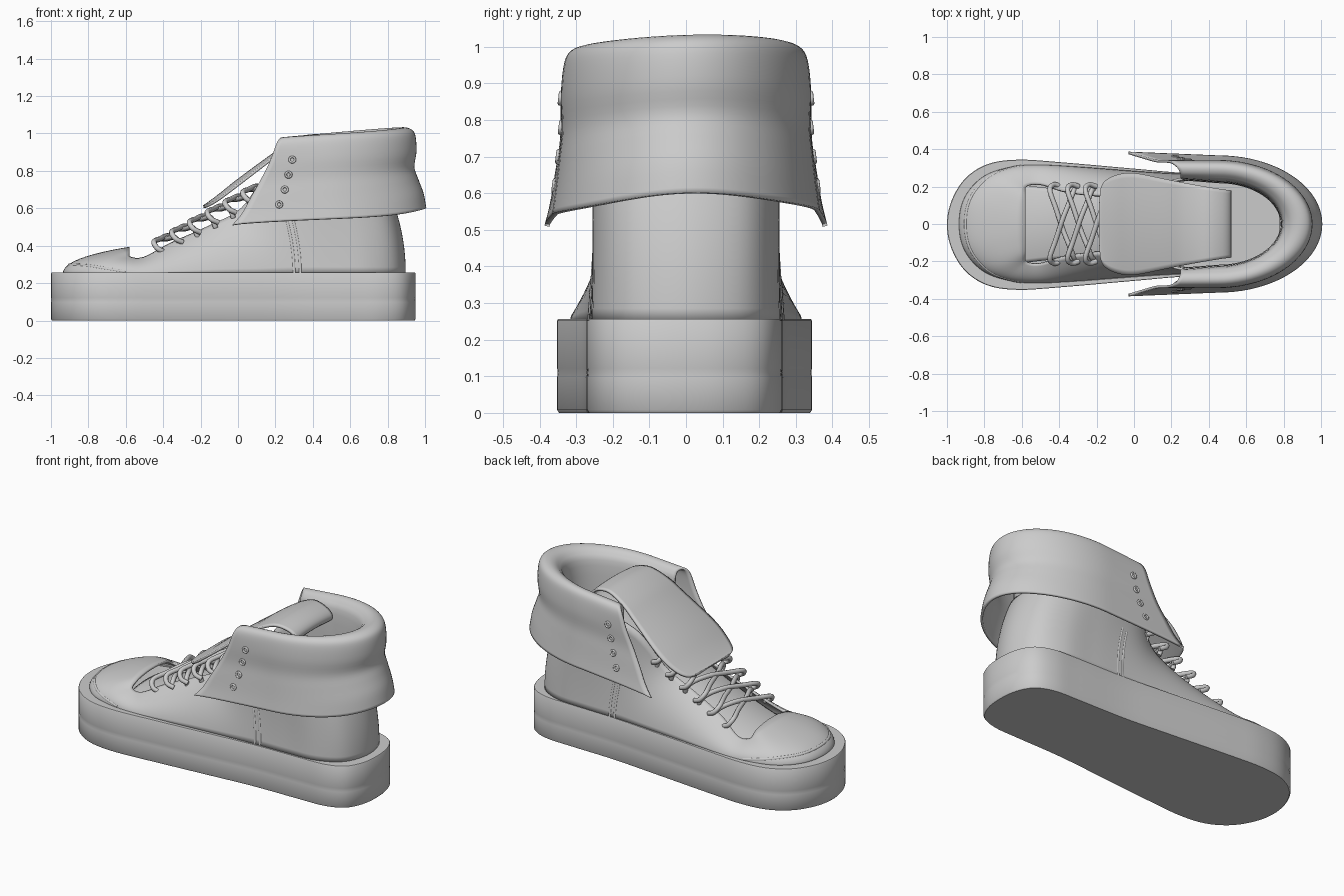
import bpy, bmesh, math
from mathutils import Vector

if "Cube" in bpy.data.objects:
    bpy.data.objects.remove(bpy.data.objects["Cube"])


def smooth(rows, n, closed=False):
    """Catmull-Rom interpolation of tuples, n steps per span."""
    m, out = len(rows), []
    get = (lambda i: rows[i % m]) if closed else (lambda i: rows[max(0, min(m - 1, i))])
    for i in range(m if closed else m - 1):
        for k in range(n):
            t = k / n
            out.append(tuple(
                0.5 * (2 * b + (c - a) * t + (2 * a - 5 * b + 4 * c - d) * t * t
                       + (3 * b - a - 3 * c + d) * t ** 3)
                for a, b, c, d in zip(get(i - 1), get(i), get(i + 1), get(i + 2))))
    if not closed:
        out.append(tuple(rows[-1]))
    return out


def loft(name, grid, closed=False, caps=False, thick=0, angle=40):
    """Skin a grid of points; closed wraps each row around."""
    bm = bmesh.new()
    vs = [[bm.verts.new(p) for p in row] for row in grid]
    n = len(grid[0])
    for a, b in zip(vs, vs[1:]):
        for j in range(n if closed else n - 1):
            k = (j + 1) % n
            bm.faces.new((a[j], a[k], b[k], b[j]))
    if caps:
        bm.faces.new(vs[0])
        bm.faces.new(vs[-1])
    bmesh.ops.recalc_face_normals(bm, faces=bm.faces)
    me = bpy.data.meshes.new(name)
    bm.to_mesh(me)
    bm.free()
    ob = bpy.data.objects.new(name, me)
    bpy.context.collection.objects.link(ob)
    if thick:
        mod = ob.modifiers.new("thickness", "SOLIDIFY")
        mod.thickness, mod.offset = thick, 0
    bpy.ops.object.select_all(action='DESELECT')
    ob.select_set(True)
    bpy.context.view_layer.objects.active = ob
    bpy.ops.object.shade_smooth_by_angle(angle=math.radians(angle))
    return ob


def cord(name, pts, radius):
    cu = bpy.data.curves.new(name, 'CURVE')
    cu.dimensions = '3D'
    cu.bevel_depth, cu.bevel_resolution, cu.use_fill_caps = radius, 2, True
    sp = cu.splines.new('POLY')
    sp.points.add(len(pts) - 1)
    for p, q in zip(sp.points, pts):
        p.co = (*q, 1)
    ob = bpy.data.objects.new(name, cu)
    bpy.context.collection.objects.link(ob)


# Platform sole: outline stacked in levels with a very shallow groove
half = [(-1, 0), (-.975, .13), (-.9, .25), (-.78, .325), (-.62, .348), (-.4, .335), (0, .3),
        (.3, .275), (.6, .268), (.77, .26), (.88, .215), (.935, .12), (.95, 0)]
outline = smooth(half + [(x, -y) for x, y in half[-2:0:-1]], 5, True)
levels = [(0, .006), (.008, 0), (.098, 0), (.11, .002), (.122, 0), (.252, 0), (.256, .003)]
loft("platform_sole", [[(x * (1 - i), y * (1 - 2.5 * i) - .004, z) for x, y in outline]
                       for z, i in levels], closed=True, caps=True)

# Upper: stations hold base point, bulge control point and top edge point
st = [(-.93, 0, -.93, 0, .33, -.58, 0, .387),
      (-.90, .14, -.90, .14, .33, -.58, .08, .382),
      (-.80, .25, -.79, .25, .33, -.58, .15, .367),
      (-.65, .30, -.65, .30, .31, -.575, .20, .335),
      (-.50, .31, -.50, .30, .30, -.50, .21, .335),
      (-.30, .30, -.30, .28, .36, -.36, .17, .41),
      (-.10, .285, -.10, .26, .42, -.16, .15, .50),
      (.10, .27, .10, .25, .45, .02, .16, .60),
      (.30, .26, .30, .24, .50, .17, .22, .80),
      (.50, .255, .50, .24, .50, .36, .255, .86),
      (.70, .24, .69, .235, .50, .59, .24, .76),
      (.84, .16, .835, .165, .50, .74, .16, .72),
      (.89, 0, .89, 0, .50, .785, 0, .72)]
flip = [(a, -b, c, -d, e, f, -g, h) for a, b, c, d, e, f, g, h in st[-2:0:-1]]
stations = smooth(st + flip, 6, True)


def wall(s, t):
    """Point on the upper at station s, height fraction t."""
    b, m, p = Vector((s[0], s[1], .25)), Vector(s[2:5]), Vector(s[5:8])
    return b * (1 - t) ** 2 + m * 2 * t * (1 - t) + p * t * t


loft("shoe_upper", [[wall(s, k / 14) for s in stations] for k in range(15)],
     closed=True, thick=.014)

# Toe bumper seam and paired side seams lying on the upper
cord("toe_seam", [wall(stations[i], .3 - .2 * (abs(i) / 20) ** 3) for i in range(-20, 21)], .010)
for side, s in (("left", 1), ("right", -1)):
    for j, i in enumerate((48, 49)):
        cord(f"{side}_side_seam_{j}", [wall(stations[s * i], t / 20) for t in range(13)], .010)

# Fold-down cuff: front x, front half width, back half width, back x, front z, back z
prof = [(.26, .24, .225, .79, .66, .66), (.25, .25, .235, .80, .90, .93),
        (.25, .265, .26, .83, .955, 1.0), (.24, .29, .29, .88, .972, 1.025),
        (.22, .315, .315, .925, .965, 1.015), (.20, .33, .328, .943, .93, .98),
        (.17, .335, .335, .947, .85, .90), (.12, .337, .332, .936, .75, .82),
        (.07, .35, .34, .957, .66, .755), (.02, .365, .35, .985, .57, .68),
        (-.03, .38, .36, 1.0, .51, .60)]
cuff, rows = [], smooth(prof, 4)
for n, (xf, wf, wb, xb, zf, zb) in enumerate(rows):
    xc, row, v = .45, [], n / (len(rows) - 1)
    arm = [(xf + (xc - xf) * k / 10, wf + (wb - wf) * k / 10) for k in range(10)]
    arc = [(xc + (xb - xc) * math.sin(a), wb * math.cos(a))
           for a in (math.pi * k / 40 for k in range(41))]
    for x, y in arm + arc + [(x, -y) for x, y in arm[::-1]]:
        f = max(0, min(1, (x - xf) / (xb - xf)))
        g = f + v * v * (.67 * f ** .7 + .33 * f ** 8 - f)    # hem kicks up at the heel
        row.append((x, y, zf + (zb - zf) * g + .03 * y * f))
    cuff.append(row)
loft("folded_cuff", cuff, thick=.014, angle=50)

# Eyelets on both sides of the cuff
outer = [p for row in cuff[20:] for p in row if p[1] > 0]
for i, (x, z) in enumerate([(.29, .86), (.27, .78), (.25, .70), (.22, .62)]):
    y = min(outer, key=lambda p: (p[0] - x) ** 2 + (p[2] - z) ** 2)[1] + .008
    for s in (-1, 1):
        bpy.ops.mesh.primitive_torus_add(major_radius=.015, minor_radius=.006, major_segments=20,
                                         minor_segments=8, location=(x, s * y, z),
                                         rotation=(math.pi / 2 + s * .12, 0, 0))
        bpy.context.object.name = f"eyelet_{'right' if s < 0 else 'left'}_{i}"
        bpy.ops.object.shade_smooth()

# Tongue: runs under the laces, then folds forward over the top (x, z, half width, side drop)
path = [(-.62, .30, .21, .03), (-.45, .345, .19, .03), (-.2, .46, .17, .03), (0, .56, .17, .03),
        (.2, .72, .18, .03), (.38, .85, .18, .02), (.49, .905, .18, .01), (.512, .94, .18, .01),
        (.47, .975, .185, .01), (.38, .988, .2, .01), (.27, .945, .22, .015), (.17, .875, .24, .02),
        (0, .75, .272, .025), (-.1, .67, .258, .02), (-.165, .622, .215, .01), (-.185, .61, .14, 0)]
loft("folded_tongue", [[(x, w * k / 10, z - d * (k / 10) ** 2) for k in range(-10, 11)]
                       for x, z, w, d in smooth(path, 4)], thick=.014)

# Criss-cross laces
for i in range(6):
    x, z = -.44 + .095 * i, .38 + .053 * i
    for s in (-1, 1):
        pts = [(x + .05, -s * .20, z - .015), (x + .01, -s * .21, z + .005),
               (x - .01, -s * .18, z + .04), (x + .02, -s * .09, z + .055),
               (x + .06, s * .03, z + .065 + .008 * s), (x + .10, s * .13, z + .065),
               (x + .12, s * .18, z + .04), (x + .13, s * .18, z + .01)]
        cord(f"lace_{i}_{'a' if s < 0 else 'b'}", smooth(pts, 5), .014)
